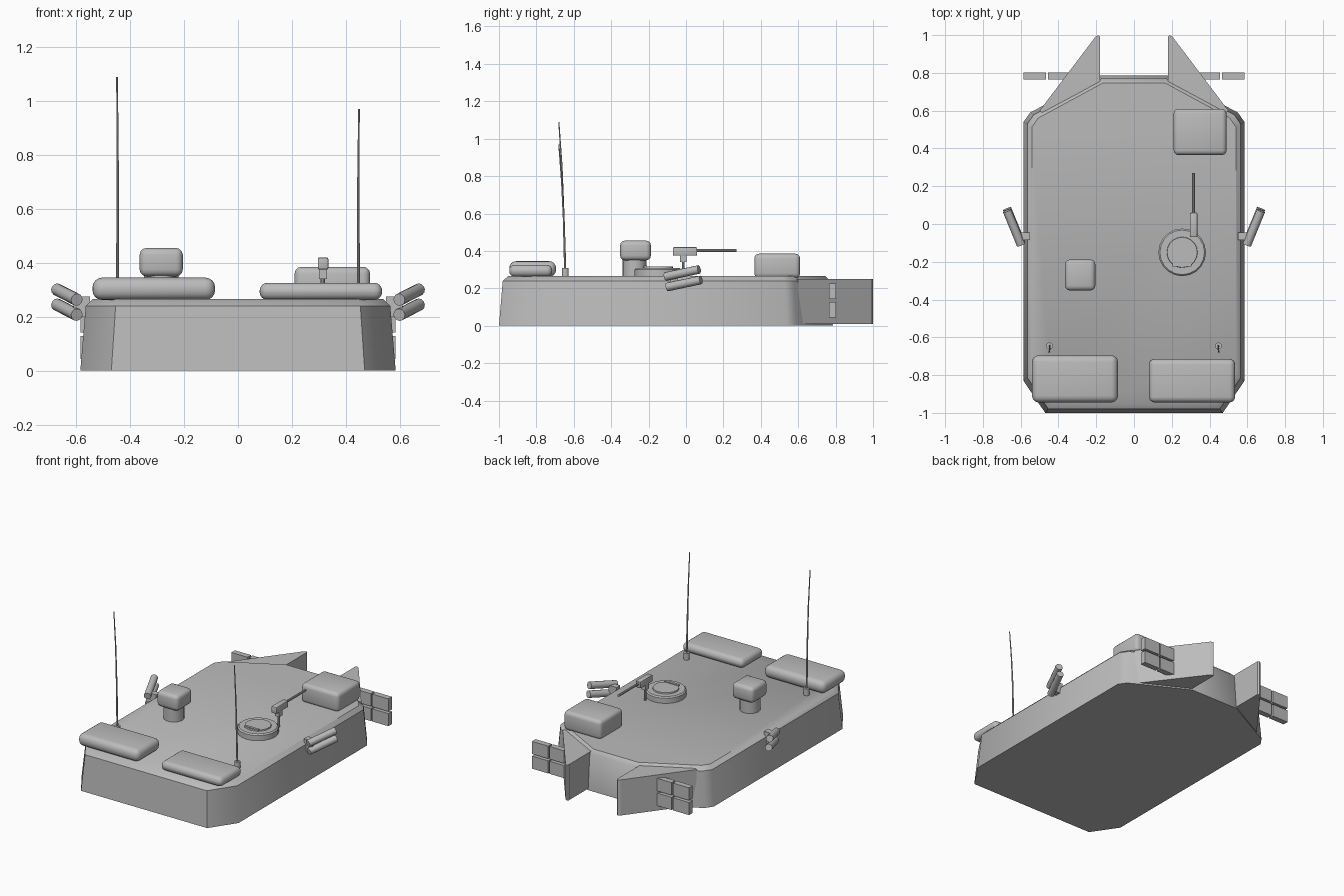
import bpy, bmesh, math
from mathutils import Vector

if "Cube" in bpy.data.objects:
    bpy.data.objects.remove(bpy.data.objects["Cube"])

grey = bpy.data.materials.new("plain_grey")
grey.diffuse_color = (0.5, 0.5, 0.5, 1)
grey.use_nodes = True
grey.node_tree.nodes["Principled BSDF"].inputs["Base Color"].default_value = grey.diffuse_color


def finish(name, bm, smooth=35):
    bmesh.ops.recalc_face_normals(bm, faces=bm.faces)
    me = bpy.data.meshes.new(name)
    bm.to_mesh(me)
    bm.free()
    ob = bpy.data.objects.new(name, me)
    bpy.context.collection.objects.link(ob)
    me.materials.append(grey)
    bpy.ops.object.select_all(action='DESELECT')
    ob.select_set(True)
    bpy.context.view_layer.objects.active = ob
    if smooth:
        bpy.ops.object.shade_smooth_by_angle(angle=math.radians(smooth))
    return ob


def box(name, lo, hi, bevel=0.0, seg=3):
    bm = bmesh.new()
    bmesh.ops.create_cube(bm, size=1)
    for v in bm.verts:
        v.co = Vector([(a + b) / 2 + c * (b - a) for a, b, c in zip(lo, hi, v.co)])
    if bevel:
        bmesh.ops.bevel(bm, geom=bm.edges[:], offset=bevel, segments=seg,
                        profile=0.5, affect='EDGES')
    return finish(name, bm, 35 if bevel else 0)


def loft(name, rings, smooth=35):
    """Skin closed rings of equal length and cap both ends."""
    bm = bmesh.new()
    vs = [[bm.verts.new(p) for p in r] for r in rings]
    n = len(vs[0])
    for a, b in zip(vs, vs[1:]):
        for i in range(n):
            j = (i + 1) % n
            bm.faces.new((a[i], a[j], b[j], b[i]))
    bm.faces.new(vs[0][::-1])
    bm.faces.new(vs[-1])
    return finish(name, bm, smooth)


def tube(name, points, radii, sides=16):
    """Round rod through points; the rings stay square to the overall direction."""
    pts = [Vector(p) for p in points]
    q = (pts[-1] - pts[0]).to_track_quat('Z', 'Y')
    rings = []
    for p, r in zip(pts, radii):
        rings.append([p + q @ Vector((r * math.cos(t), r * math.sin(t), 0))
                      for t in (2 * math.pi * i / sides for i in range(sides))])
    return loft(name, rings)


# Turret hull: plan outline, slightly tapered, with a sloped roof edge
half = [(0.47, -1.0), (0.585, -0.83), (0.585, 0.54), (0.55, 0.59), (0.18, 0.785)]
plan = half + [(-x, y) for x, y in reversed(half)]
loft("turret_hull", [[(x * sx, y * sy, z) for x, y in plan]
                     for z, sx, sy in ((0, 1, 1), (0.24, 0.966, 0.98), (0.265, 0.923, 0.95))], 40)

for side, s in (("left", -1), ("right", 1)):
    # Wedge armour at the rear end
    wedge = [(0.18, 0.74), (0.18, 0.99), (0.188, 1.0), (0.205, 0.99), (0.5, 0.6), (0.45, 0.56)]
    loft(side + "_wedge_armour", [[(s * x, y, z) for x, y in wedge] for z in (0.01, 0.25)], 0)

    # Two by two panel grid beside the wedge
    for i, x in enumerate((0.335, 0.465)):
        for j, z in enumerate((0.043, 0.142)):
            xs = sorted((s * x, s * (x + 0.12)))
            box(f"{side}_panel_{i}_{j}", (xs[0], 0.765, z), (xs[1], 0.803, z + 0.085))

    # Launcher tubes on the flanks
    for i, (dy, z) in enumerate(((0, 0.263), (0.01, 0.207))):
        tube(f"{side}_launcher_tube_{i}",
             [(s * 0.598, -0.11 + dy, z), (s * 0.672, 0.07 + dy, z + 0.038)], [0.023] * 2, 12)
    box(side + "_launcher_bracket", (min(s * 0.55, s * 0.61), -0.085, 0.2),
        (max(s * 0.55, s * 0.61), -0.045, 0.275))

    # Whip antenna bending towards the front
    top = 1.09 if s < 0 else 0.97
    tube(side + "_antenna_base", [(s * 0.447, -0.645, 0.26), (s * 0.447, -0.645, 0.31)], [0.018] * 2, 12)
    tube(side + "_antenna", [(s * 0.447, -0.646, 0.3), (s * 0.446, -0.654, 0.58),
                             (s * 0.447, -0.664, 0.3 + (top - 0.3) * 0.7),
                             (s * 0.449, -0.68, top)], [0.006, 0.005, 0.004, 0.003], 8)

# Stowage on the roof
box("left_stowage_roll", (-0.54, -0.945, 0.262), (-0.085, -0.695, 0.345), 0.036, 4)
box("right_stowage_roll", (0.08, -0.945, 0.262), (0.535, -0.715, 0.326), 0.03, 4)
box("rear_sight_box", (0.21, 0.365, 0.255), (0.49, 0.61, 0.385), 0.025)

# Periscope sight
tube("periscope_post", [(-0.285, -0.275, 0.26), (-0.285, -0.275, 0.37)], [0.064] * 2, 20)
box("periscope_head", (-0.365, -0.352, 0.35), (-0.205, -0.188, 0.455), 0.025)

# Hatch with raised lid and handle
c = (0.255, -0.15)
tube("hatch_ring", [(*c, 0.26), (*c, 0.3), (*c, 0.308)], [0.126, 0.126, 0.118], 20)
tube("hatch_lid", [(*c, 0.3), (*c, 0.316)], [0.083, 0.08], 20)
box("hatch_handle", (0.205, -0.225, 0.31), (0.305, -0.208, 0.322))

# Roof gun on its post
tube("gun_post", [(0.315, -0.015, 0.26), (0.315, -0.015, 0.35)], [0.008] * 2, 10)
box("gun_cradle", (0.3, -0.033, 0.34), (0.33, 0.003, 0.38))
box("gun_receiver", (0.296, -0.07, 0.375), (0.335, 0.06, 0.42), 0.006, 2)
tube("gun_barrel", [(0.315, 0.05, 0.403), (0.315, 0.27, 0.403)], [0.008] * 2, 10)
